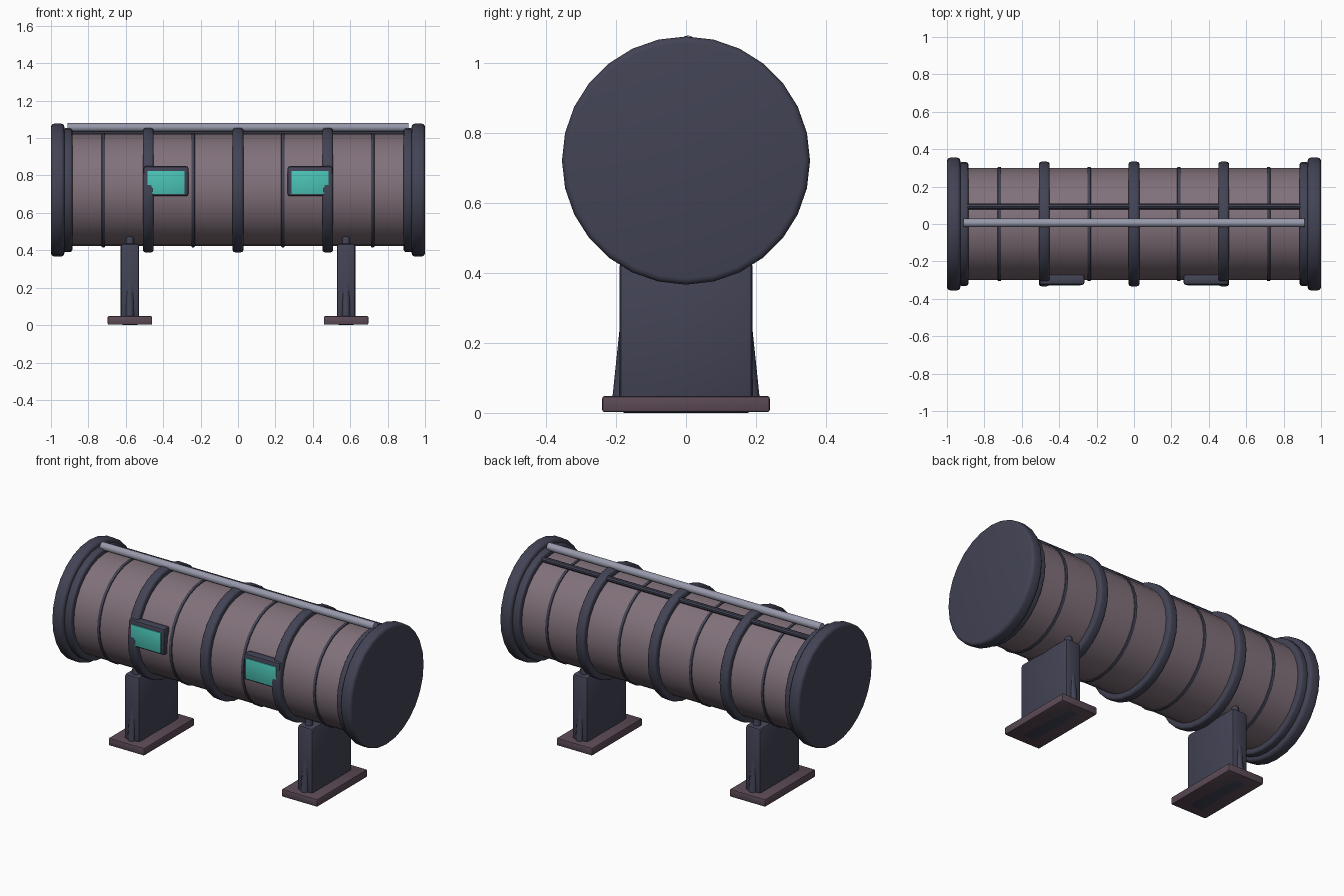
import bpy
import math
from mathutils import Vector

cube = bpy.data.objects.get("Cube")
if cube:
    bpy.data.objects.remove(cube, do_unlink=True)


def material(name, color):
    m = bpy.data.materials.new(name)
    m.use_nodes = True
    rgba = (*color, 1.0)
    m.diffuse_color = rgba
    m.node_tree.nodes["Principled BSDF"].inputs["Base Color"].default_value = rgba
    return m


MAUVE = material("mauve_shell", (0.22, 0.165, 0.195))
DARK = material("dark_slate_metal", (0.055, 0.056, 0.09))
PLUM = material("plum_foot", (0.105, 0.068, 0.092))
GREY = material("grey_pipe", (0.31, 0.32, 0.41))
TEAL = material("teal_glass", (0.07, 0.55, 0.47))

AXIS_Z = 0.722
SIDES = 28


def finish(obj, name, mat, bevel=0.0, segments=2):
    obj.name = name
    obj.data.materials.append(mat)
    if bevel:
        mod = obj.modifiers.new("Bevel", "BEVEL")
        mod.width = bevel
        mod.segments = segments
        mod.limit_method = "ANGLE"
        mod.angle_limit = math.radians(40)
        bpy.ops.object.modifier_apply(modifier=mod.name)
    bpy.ops.object.shade_smooth_by_angle(angle=math.radians(35))
    return obj


def rod(name, start, end, radius, mat, sides=16, bevel=0.0, segments=2):
    """Cylinder between two points."""
    a, b = Vector(start), Vector(end)
    axis = b - a
    bpy.ops.mesh.primitive_cylinder_add(
        vertices=sides, radius=radius, depth=axis.length, location=(a + b) / 2,
        rotation=axis.to_track_quat("Z", "Y").to_euler())
    return finish(bpy.context.object, name, mat, bevel, segments)


def drum(name, x0, x1, radius, mat, bevel=0.0, segments=2):
    """Cylinder section on the tank axis."""
    return rod(name, (x0, 0, AXIS_Z), (x1, 0, AXIS_Z), radius, mat, SIDES, bevel, segments)


def box(name, low, high, mat, bevel=0.0):
    lo, hi = Vector(low), Vector(high)
    bpy.ops.mesh.primitive_cube_add(size=1, location=(lo + hi) / 2)
    obj = bpy.context.object
    obj.scale = hi - lo
    bpy.ops.object.transform_apply(location=False, rotation=False, scale=True)
    return finish(obj, name, mat, bevel)


# Tank shell and centre hoop
drum("tank_shell", -0.95, 0.95, 0.3, MAUVE)
drum("centre_hoop", -0.029, 0.029, 0.333, DARK, 0.014, 3)

for side, s in (("left", 1), ("right", -1)):
    # End caps, hoops and thin seams
    drum(f"{side}_end_cap", s * 0.928, s * 1.0, 0.355, DARK, 0.018, 3)
    drum(f"{side}_end_hoop", s * 0.886, s * 0.935, 0.331, DARK, 0.012, 3)
    drum(f"{side}_hoop", s * 0.451, s * 0.509, 0.333, DARK, 0.014, 3)
    for i, x in enumerate((0.24, 0.72)):
        drum(f"{side}_seam_{i + 1}", s * x - 0.009, s * x + 0.009, 0.306, DARK, 0.004)

    # Window housing and glass
    wx = s * 0.385
    box(f"{side}_window_frame", (wx - 0.12, -0.325, 0.69), (wx + 0.12, -0.27, 0.85),
        DARK, 0.012)
    box(f"{side}_window_glass", (wx - 0.1, -0.33, 0.7), (wx + 0.1, -0.3215, 0.825),
        TEAL, 0.002)

    # Support leg, foot plate and leaning struts
    lx = s * 0.578
    box(f"{side}_leg", (lx - 0.05, -0.19, 0.0), (lx + 0.05, 0.19, 0.435), DARK, 0.014)
    box(f"{side}_foot", (lx - 0.119, -0.24, 0.002), (lx + 0.119, 0.24, 0.048), PLUM, 0.007)
    for end, e in (("front", -1), ("back", 1)):
        rod(f"{side}_{end}_strut", (lx, e * 0.19, 0.03), (lx, e * 0.143, 0.478),
            0.022, DARK, 12)

# Pipe and rail along the top
rod("top_pipe", (-0.912, 0.006, 1.057), (0.912, 0.006, 1.057), 0.023, GREY, 14)
rod("top_rail", (-0.9, 0.094, 1.02), (0.9, 0.094, 1.02), 0.016, DARK, 10)
